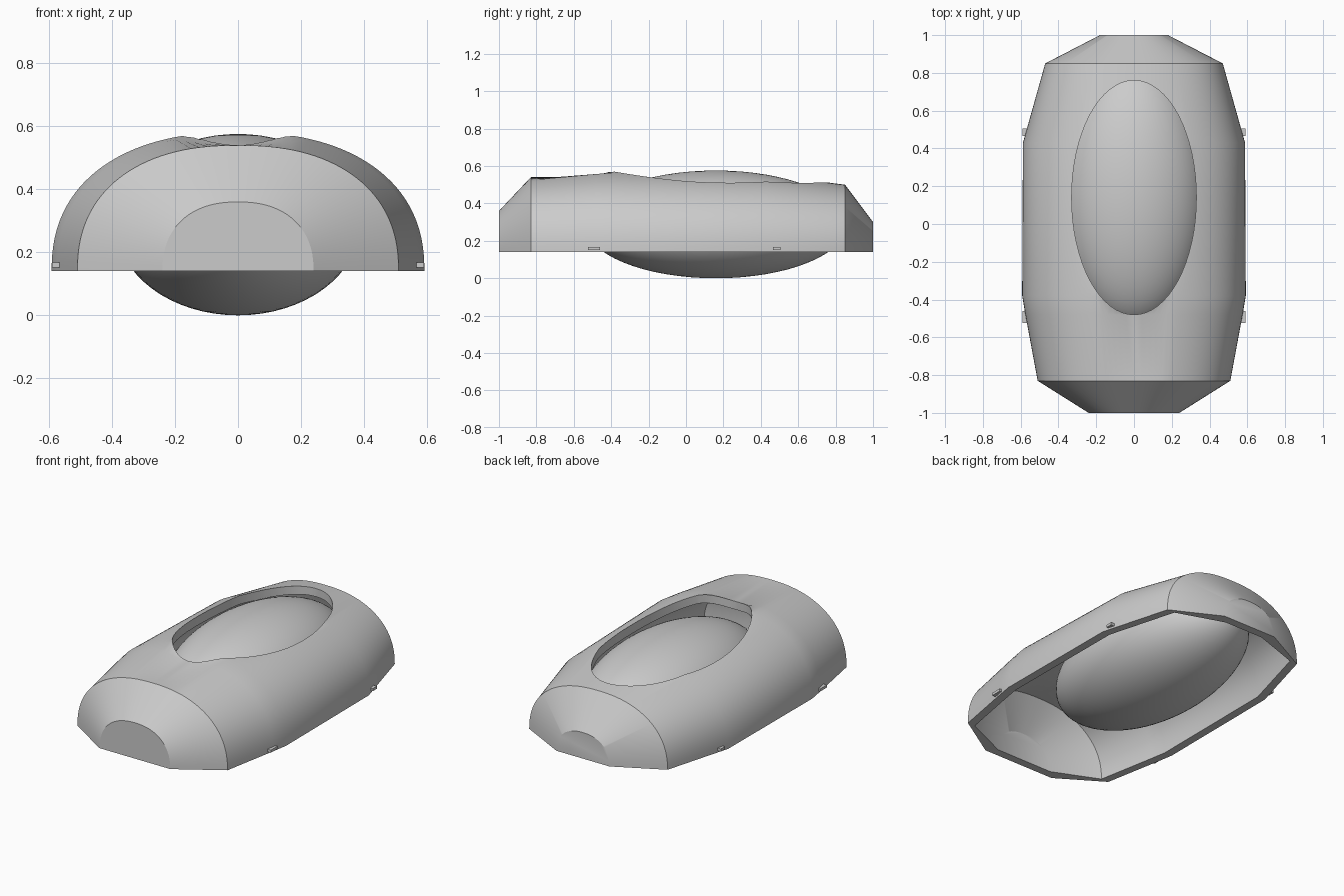
import bpy, bmesh, math

old = bpy.data.objects.get("Cube")
if old:
    bpy.data.objects.remove(old, do_unlink=True)

grey = bpy.data.materials.new("light grey")
grey.use_nodes = True
COLOUR = (0.6, 0.6, 0.6, 1)
grey.diffuse_color = COLOUR
grey.node_tree.nodes["Principled BSDF"].inputs["Base Color"].default_value = COLOUR

BASE = 0.14
WALL = 0.05
SEG = 64
# stations along the body: y, half width, top height, depth of the finger groove
STATIONS = [(-1, .24, .36, 0), (-.83, .51, .54, 0), (-.48, .575, .575, .035),
            (-.38, .592, .582, 0), (.43, .588, .555, 0), (.85, .47, .50, 0), (1, .18, .30, 0)]


def add_object(name, bm):
    bmesh.ops.recalc_face_normals(bm, faces=bm.faces)
    mesh = bpy.data.meshes.new(name)
    bm.to_mesh(mesh)
    bm.free()
    obj = bpy.data.objects.new(name, mesh)
    bpy.context.collection.objects.link(obj)
    mesh.materials.append(grey)
    return obj


def loft(name, inset, floor):
    """Arched tunnel through the stations, shrunk by inset and closed at both ends."""
    bm = bmesh.new()
    rings = []
    for y, half, top, groove in STATIONS:
        half, height = half - inset, top - BASE - inset
        y = y - math.copysign(inset, y) if abs(y) == 1 else y
        ring = []
        for i in range(SEG + 1):
            a = math.pi * i / SEG
            c, s = math.cos(a), max(math.sin(a), 0)
            x = half * math.copysign(abs(c) ** (2 / 2.3), c)
            z = BASE + height * s ** (2 / 2.3)
            z -= groove * max(0, 1 - (x / .2) ** 2)
            ring.append(bm.verts.new((x, y, z)))
        if floor < BASE:
            ring.append(bm.verts.new((-half, y, floor)))
            ring.append(bm.verts.new((half, y, floor)))
        rings.append(ring)
    n = len(rings[0])
    for a, b in zip(rings, rings[1:]):
        for i in range(n):
            j = (i + 1) % n
            bm.faces.new((a[i], a[j], b[j], b[i]))
    bm.faces.new(rings[0])
    bm.faces.new(rings[-1])
    return add_object(name, bm)


def cut(target, cutter):
    mod = target.modifiers.new("cut", 'BOOLEAN')
    mod.operation = 'DIFFERENCE'
    mod.solver = 'EXACT'
    mod.object = cutter
    bpy.context.view_layer.objects.active = target
    bpy.ops.object.modifier_apply(modifier=mod.name)
    bpy.data.objects.remove(cutter, do_unlink=True)


def smooth(obj, degrees):
    bpy.ops.object.select_all(action='DESELECT')
    obj.select_set(True)
    bpy.context.view_layer.objects.active = obj
    bpy.ops.object.shade_smooth_by_angle(angle=math.radians(degrees))


# hollow shell, open underneath, with an oval opening on top
shell = loft("shell", 0, BASE)
cut(shell, loft("cavity_cutter", WALL, 0))
bm = bmesh.new()
bmesh.ops.create_cone(bm, cap_ends=True, segments=64, radius1=1, radius2=1, depth=1)
for v in bm.verts:
    v.co = (v.co.x * .33, v.co.y * .62 + .14, .85 + v.co.z)
cut(shell, add_object("opening_cutter", bm))
smooth(shell, 30)

# ellipsoid sitting in the shell
bm = bmesh.new()
bmesh.ops.create_uvsphere(bm, u_segments=64, v_segments=32, radius=1)
for v in bm.verts:
    v.co = (v.co.x * .386, v.co.y * .70 + .16, v.co.z * .288 + .288)
smooth(add_object("inner_ellipsoid", bm), 30)

# small clips along the lower edges
for side, label in ((1, "left"), (-1, "right")):
    for y, length, place in ((-.492, .065, "front"), (.485, .04, "back")):
        bm = bmesh.new()
        bmesh.ops.create_cube(bm, size=1)
        for v in bm.verts:
            v.co = (v.co.x * .024 + side * .578, v.co.y * length + y, v.co.z * .016 + .16)
        add_object(f"{label}_{place}_clip", bm)
